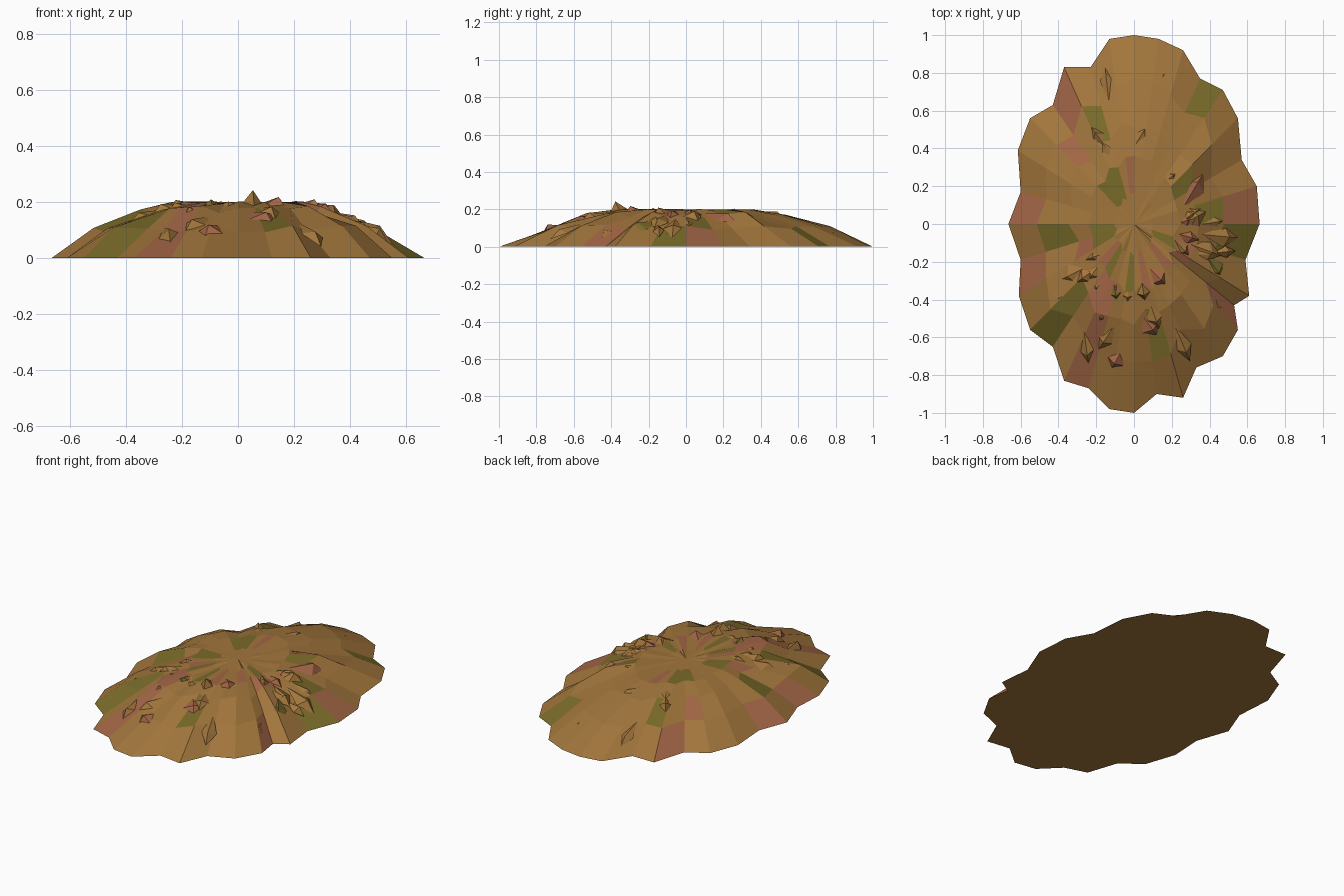
import bpy, bmesh, math, random
from mathutils import Vector

if "Cube" in bpy.data.objects:
    bpy.data.objects.remove(bpy.data.objects["Cube"])
random.seed(7)

def material(name, rgb):
    m = bpy.data.materials.new(name)
    m.diffuse_color = (*rgb, 1)
    m.use_nodes = True
    m.node_tree.nodes["Principled BSDF"].inputs["Base Color"].default_value = m.diffuse_color
    return m

MATS = [material("brown", (0.36, 0.18, 0.045)),
        material("olive", (0.19, 0.145, 0.022)),
        material("russet", (0.36, 0.13, 0.06))]

def pick():
    return random.choices((0, 1, 2), (72, 12, 16))[0]

def finish(bm, name):
    mesh = bpy.data.meshes.new(name)
    bm.to_mesh(mesh)
    bm.free()
    for m in MATS:
        mesh.materials.append(m)
    ob = bpy.data.objects.new(name, mesh)
    bpy.context.collection.objects.link(ob)

# Scalloped ground outline, clockwise from the back
OUT = [(0, 1), (.13, .98), (.26, .92), (.35, .77), (.47, .71), (.55, .56), (.57, .34), (.65, .2),
       (.665, 0), (.59, -.19), (.61, -.38), (.53, -.43), (.55, -.56), (.47, -.7), (.33, -.76),
       (.26, -.92), (.12, -.9), (0, -1), (-.13, -.98), (-.24, -.87), (-.37, -.83), (-.43, -.65),
       (-.55, -.56), (-.61, -.38), (-.6, -.19), (-.665, 0), (-.6, .17), (-.615, .39), (-.55, .56),
       (-.43, .63), (-.37, .83), (-.23, .83), (-.13, .98)]
N = len(OUT)
# (scale of outline, height) from rim to crown
RINGS = [(1, 0), (.76, .105), (.53, .172), (.36, .198), (.16, .197)]

def height(x, y):
    r = math.hypot(x / .64, y / .97)
    for (a, za), (b, zb) in zip(RINGS, RINGS[1:]):
        if r >= b:
            return max(0, za + (zb - za) * (a - r) / (a - b))
    return .197

# Mound: stacked rings, rougher toward the front and right
bm = bmesh.new()
rows = []
for k, (s, z) in enumerate(RINGS):
    row = []
    for x, y in OUT:
        rough = 1.0 if y < -.1 or x > .4 else .35
        j = 0 if k == 0 else rough * (.3 if k > 2 else 1)
        t = s + random.uniform(-.05, .05) * j
        row.append(bm.verts.new((x * t, y * t, z + random.uniform(-.018, .014) * j)))
    rows.append(row)
for a, b in zip(rows, rows[1:]):
    for i in range(N):
        n = (i + 1) % N
        bm.faces.new((a[n], a[i], b[i], b[n])).material_index = pick()
top = bm.verts.new((0, 0, .2))
for i in range(N):
    bm.faces.new((rows[-1][(i + 1) % N], rows[-1][i], top))
bm.faces.new(rows[0])
bmesh.ops.recalc_face_normals(bm, faces=bm.faces)
finish(bm, "leaf_mound")

# Loose leaves: solid folded shards tucked into the surface
bm = bmesh.new()

def leaf(x, y, length, width, lift, angle):
    d = Vector((math.cos(angle), math.sin(angle), 0))
    s = Vector((-d.y, d.x, 0))
    def at(p, dz):
        return bm.verts.new((p.x, p.y, max(.003, height(p.x, p.y) + dz)))
    c = Vector((x, y, 0))
    tail = at(c - d * length * .6, -.012)
    tip = at(c + d * length * .4, -.012)
    left = at(c + s * width / 2, -.012)
    right = at(c - s * width / 2, -.012)
    peak = at(c + d * length * .15, lift)
    mi = pick()
    for f in ((tail, right, peak), (right, tip, peak), (tip, left, peak), (left, tail, peak)):
        bm.faces.new(f).material_index = mi

for i in range(40):
    if i < 30:
        a = random.uniform(-2.7, .25)
    else:
        a = random.uniform(0, 2 * math.pi)
    r = random.uniform(.35, .84)
    x, y = .64 * r * math.cos(a), .97 * r * math.sin(a)
    leaf(x, y, random.uniform(.12, .24), random.uniform(.06, .12),
         random.uniform(.008, .026), math.atan2(y, x) + random.uniform(-.5, .5))
leaf(.05, -.36, .12, .09, .05, -1.4)   # tallest tip
leaf(.04, .72, .26, .1, .012, 1.6)     # long leaf at the back
finish(bm, "loose_leaves")
